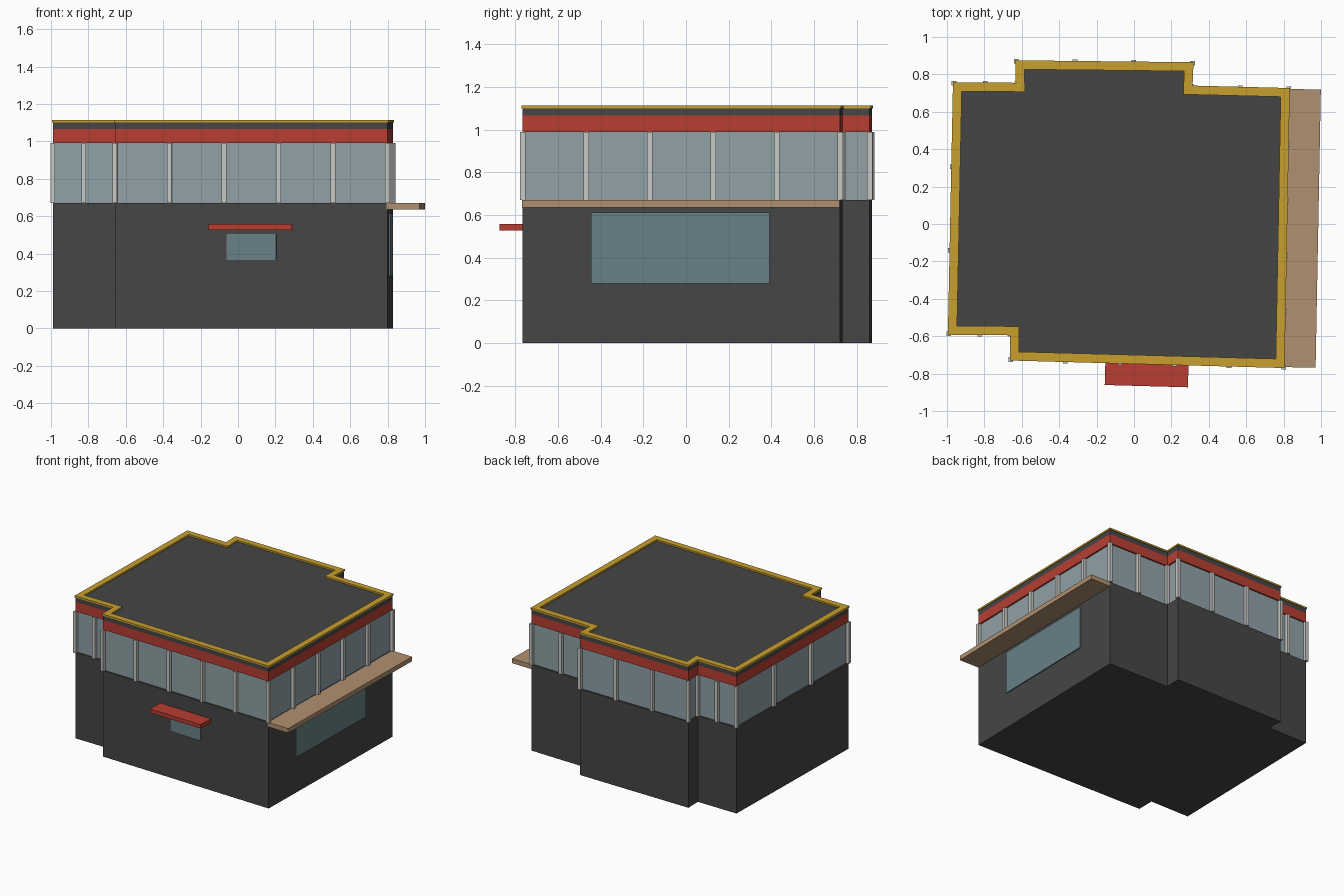
import bpy, bmesh
from mathutils import Vector

cube = bpy.data.objects.get("Cube")
if cube:
    bpy.data.objects.remove(cube, do_unlink=True)


def material(name, r, g, b):
    m = bpy.data.materials.new(name)
    m.use_nodes = True
    m.diffuse_color = (r, g, b, 1)
    m.node_tree.nodes["Principled BSDF"].inputs["Base Color"].default_value = (r, g, b, 1)
    return m


CHARCOAL = material("charcoal wall", 0.06, 0.06, 0.06)
RED = material("red trim", 0.48, 0.048, 0.032)
GOLD = material("gold coping", 0.58, 0.35, 0.027)
GLASS = material("pale glass", 0.28, 0.36, 0.385)
TEAL = material("teal window", 0.14, 0.22, 0.24)
GREY = material("light grey post", 0.58, 0.58, 0.56)
TAN = material("tan counter", 0.434, 0.28, 0.162)

# Wall corners, counter-clockwise, with the number of glass bays on the wall that follows
PLAN = [((-0.99, -0.587), 2), ((-0.658, -0.59), 1), ((-0.658, -0.725), 5),
        ((0.80, -0.765), 5), ((0.828, 0.722), 2), ((0.308, 0.735), 1),
        ((0.313, 0.86), 3), ((-0.63, 0.87), 1), ((-0.627, 0.75), 2),
        ((-0.963, 0.753), 3)]
WALL = [Vector(p) for p, _ in PLAN]
BAYS = [n for _, n in PLAN]
FRONT, RIGHT = 2, 3


def finish(name, bm, mat):
    bmesh.ops.recalc_face_normals(bm, faces=bm.faces)
    mesh = bpy.data.meshes.new(name)
    bm.to_mesh(mesh)
    bm.free()
    mesh.materials.append(mat)
    ob = bpy.data.objects.new(name, mesh)
    bpy.context.collection.objects.link(ob)
    return ob


def wall_axes(i):
    """Start corner, direction, outward normal and length of wall i."""
    a, b = WALL[i], WALL[(i + 1) % len(WALL)]
    d = (b - a).normalized()
    return a, d, Vector((d.y, -d.x)), (b - a).length


def outline(offset):
    """Wall outline pushed outwards with mitred corners."""
    pts = []
    for i, p in enumerate(WALL):
        n1, n2 = wall_axes(i - 1 if i else len(WALL) - 1)[2], wall_axes(i)[2]
        pts.append(p + (n1 + n2) * (offset / (1 + n1.dot(n2))))
    return pts


def slab(name, offset, z0, z1, mat):
    bm = bmesh.new()
    low, high = [[bm.verts.new((p.x, p.y, z)) for p in outline(offset)] for z in (z0, z1)]
    bm.faces.new(low)
    bm.faces.new(high)
    for i in range(len(low)):
        j = (i + 1) % len(low)
        bm.faces.new((low[i], low[j], high[j], high[i]))
    return finish(name, bm, mat)


def ring(name, outer, inner, z0, z1, mat):
    bm = bmesh.new()
    loops = [[bm.verts.new((p.x, p.y, z)) for p in outline(o)]
             for o, z in ((outer, z0), (outer, z1), (inner, z1), (inner, z0))]
    for k in range(4):
        a, b = loops[k], loops[(k + 1) % 4]
        for i in range(len(a)):
            j = (i + 1) % len(a)
            bm.faces.new((a[i], a[j], b[j], b[i]))
    return finish(name, bm, mat)


def wall_box(name, i, s0, s1, z0, z1, inside, outside, mat):
    """Box lying along wall i, from distance s0 to s1."""
    a, d, n, _ = wall_axes(i)
    bm = bmesh.new()
    v = [bm.verts.new((*(a + d * s + n * o), z))
         for z in (z0, z1)
         for s, o in ((s0, inside), (s1, inside), (s1, outside), (s0, outside))]
    bm.faces.new(v[:4])
    bm.faces.new(v[4:])
    for k in range(4):
        m = (k + 1) % 4
        bm.faces.new((v[k], v[m], v[m + 4], v[k + 4]))
    return finish(name, bm, mat)


# Stacked storeys
slab("lower_walls", 0, 0, 0.67, CHARCOAL)
slab("glass_band", -0.012, 0.67, 0.99, GLASS)
slab("red_band", 0, 0.99, 1.065, RED)
slab("parapet_and_roof", 0, 1.065, 1.1, CHARCOAL)
ring("roof_coping", 0.005, -0.043, 1.1, 1.113, GOLD)

# Posts between the glass bays, one at every corner
half = 0.0125
for i, bays in enumerate(BAYS):
    length = wall_axes(i)[3]
    for k in range(bays):
        s = length * k / bays
        wall_box(f"window_post_{i}_{k}", i, s - half, s + half, 0.67, 0.99, -half, half, GREY)

# Serving side: counter shelf and large window
side = wall_axes(RIGHT)[3]
wall_box("counter_shelf", RIGHT, 0, side, 0.635, 0.67, -0.005, 0.171, TAN)
wall_box("side_window", RIGHT, 0.32, 1.157, 0.28, 0.613, -0.001, 0.008, TEAL)

# Front: small window under a red awning
wall_box("front_window", FRONT, 0.598, 0.863, 0.365, 0.505, -0.001, 0.008, TEAL)
wall_box("front_awning", FRONT, 0.505, 0.95, 0.527, 0.558, -0.005, 0.122, RED)
